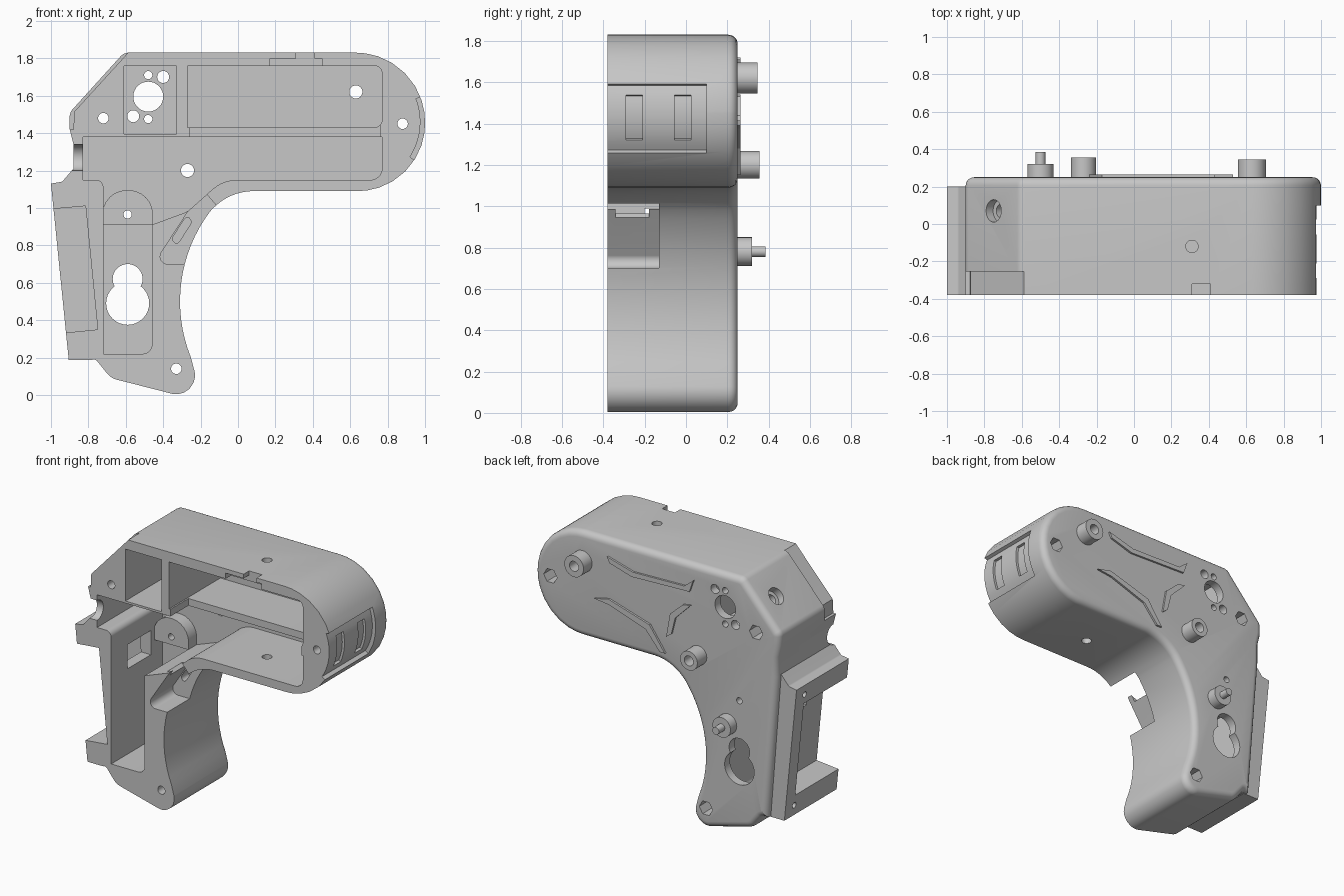
import bpy
import bmesh
from math import cos, sin, tan, radians
from mathutils import Vector

default_cube = bpy.data.objects.get("Cube")
if default_cube:
    bpy.data.objects.remove(default_cube, do_unlink=True)

FRONT, BACK, FLOOR, OPEN = -0.38, 0.25, 0.19, -0.5

grey = bpy.data.materials.new("plain grey plastic")
grey.use_nodes = True
colour = (0.57, 0.57, 0.57, 1)
grey.diffuse_color = colour
grey.node_tree.nodes["Principled BSDF"].inputs["Base Color"].default_value = colour


def arc(x, z, radius, start, end, steps):
    angles = [radians(start + (end - start) * i / steps) for i in range(steps + 1)]
    return [(x + radius * cos(a), z + radius * sin(a)) for a in angles]


def circle(x, z, radius, sides=32):
    return arc(x, z, radius, 0, 360, sides)[:-1]


def rounded(corners, steps=8):
    """Outline whose corners may carry a fillet radius as third value."""
    outline = []
    for i, corner in enumerate(corners):
        here = Vector(corner[:2])
        if len(corner) < 3:
            outline.append(here)
            continue
        to_last = (Vector(corners[i - 1][:2]) - here).normalized()
        to_next = (Vector(corners[(i + 1) % len(corners)][:2]) - here).normalized()
        half = to_last.angle(to_next) / 2
        radius = corner[2]
        reach = radius / tan(half)
        centre = here + (to_last + to_next).normalized() * radius / sin(half)
        first = (here + to_last * reach - centre).normalized()
        last = (here + to_next * reach - centre).normalized()
        for k in range(steps + 1):
            outline.append(centre + first.lerp(last, k / steps).normalized() * radius)
    return outline


def inset(points, amount):
    """Move a counter-clockwise outline inwards by a fixed distance."""
    result = []
    for i, here in enumerate(points):
        before = (here - points[i - 1]).normalized()
        after = (points[(i + 1) % len(points)] - here).normalized()
        normals = Vector((-before.y - after.y, before.x + after.x))
        result.append(here + normals * amount / (1 + before.dot(after)))
    return result


def prism(name, outline, y_front, y_back, round_rim=0):
    """Solid x-z outline along y, optionally with a rounded back rim."""
    points = [Vector(p) for p in outline]
    if sum(points[i - 1].cross(p) for i, p in enumerate(points)) < 0:
        points.reverse()
    layers = [(y_front, points)]
    if round_rim:
        for degrees in range(0, 91, 18):
            a = radians(degrees)
            layers.append((y_back - round_rim * (1 - sin(a)),
                           inset(points, round_rim * (1 - cos(a)))))
    else:
        layers.append((y_back, points))
    bm = bmesh.new()
    rings = [[bm.verts.new((p.x, y, p.y)) for p in ring] for y, ring in layers]
    bm.faces.new(rings[0])
    bm.faces.new(rings[-1][::-1])
    for near, far in zip(rings, rings[1:]):
        for i in range(len(points)):
            bm.faces.new((near[i - 1], far[i - 1], far[i], near[i]))
    mesh = bpy.data.meshes.new(name)
    bm.to_mesh(mesh)
    bm.free()
    mesh.materials.append(grey)
    part = bpy.data.objects.new(name, mesh)
    bpy.context.collection.objects.link(part)
    return part


def box(x0, x1, y0, y1, z0, z1):
    return prism("box", [(x0, z0), (x1, z0), (x1, z1), (x0, z1)], y0, y1)


def rod(centre, direction, radius, length):
    part = prism("rod", circle(0, 0, radius), -length / 2, length / 2)
    part.rotation_euler = Vector(direction).to_track_quat('Y', 'Z').to_euler()
    part.location = centre
    return part


def volume(mesh):
    bm = bmesh.new()
    bm.from_mesh(mesh)
    amount = bm.calc_volume(signed=True)
    bm.free()
    return amount


def combine(target, tool, operation='DIFFERENCE'):
    """Boolean with the first solver that gives a plausible volume."""
    before = volume(target.data)
    mod = target.modifiers.new("combine", 'BOOLEAN')
    mod.operation, mod.object = operation, tool
    for solver in ('MANIFOLD', 'EXACT', 'FLOAT'):
        mod.solver = solver
        graph = bpy.context.evaluated_depsgraph_get()
        mesh = bpy.data.meshes.new_from_object(target.evaluated_get(graph))
        ratio = volume(mesh) / before
        if (1 < ratio < 1.5) if operation == 'UNION' else (0.5 < ratio < 1):
            target.data = mesh
            break
    target.modifiers.clear()
    bpy.data.objects.remove(tool, do_unlink=True)


# Main shell: rounded head, curved grip and heel
grip_curve = arc(0.49, 0.5, 0.8, 143, 202, 16)
outline = rounded([(-0.61, 1.83, 0.06), (1, 1.83, 0.37), (1, 1.09, 0.36), (-0.045, 1.09, 0.3)]
                  + grip_curve
                  + [(-0.19, -0.035, 0.1), (-0.68, 0.09, 0.1), (-0.76, 0.19, 0.03),
                     (-0.8, 0.19), (-0.88, 1.2), (-0.88, 1.34), (-0.9, 1.42),
                     (-0.9, 1.51, 0.06)])
shell = prism("grip_shell", outline, FRONT, BACK, round_rim=0.045)

# Rear flange with its open pocket
flange = rounded([(-1, 1.13), (-0.94, 1.14, 0.02), (-0.88, 1.21), (-0.65, 1.21),
                  (-0.65, 0.3), (-0.78, 0.187), (-0.905, 0.187)])
combine(shell, prism("flange", flange, FRONT, 0.2), 'UNION')
combine(shell, prism("pocket", [(-1.1, 0.985), (-0.815, 1.01), (-0.75, 0.35), (-1.1, 0.315)],
                     OPEN, 0.1))

# Inner chambers
main_chamber = rounded([(-0.83, 1.38), (0.77, 1.38), (0.77, 1.15, 0.06), (-0.08, 1.15, 0.2),
                        (-0.27, 0.98, 0.1), (-0.46, 0.91), (-0.46, 0.22, 0.05),
                        (-0.72, 0.22), (-0.72, 1.15, 0.04), (-0.83, 1.15)])
upper_chamber = rounded([(-0.27, 1.76), (0.77, 1.76, 0.04), (0.77, 1.43, 0.04), (-0.27, 1.43)])
for chamber in (main_chamber, upper_chamber):
    combine(shell, prism("chamber", chamber, OPEN, FLOOR))
combine(shell, box(-0.61, -0.33, OPEN, FLOOR, 1.395, 1.76))
combine(shell, box(-0.26, 0.76, OPEN, -0.18, 1.37, 1.44))

# Window between grip chamber and flange pocket, cable notch, stepped slot on top
combine(shell, box(-0.85, -0.7, -0.2, 0.06, 0.82, 0.99))
combine(shell, rod((-0.87, FRONT, 1.27), (1, 0, 0), 0.07, 0.2))
combine(shell, box(0.17, 0.45, OPEN, -0.32, 1.75, 1.8))
combine(shell, box(0.31, 0.41, OPEN, -0.32, 1.79, 1.9))

# Trigger recess with a deeper slot and an opening into the chamber
trigger = rounded([(-0.45, 0.7, 0.04), (-0.19, 1.1, 0.03), (-0.08, 0.97), (0, 0.7)])
combine(shell, prism("trigger", trigger, OPEN, -0.13))
slot = rounded([(-0.37, 0.81, 0.025), (-0.28, 0.95, 0.025),
                (-0.23, 0.95, 0.025), (-0.32, 0.81, 0.025)])
combine(shell, prism("slot", slot, -0.2, -0.05))
combine(shell, prism("opening", [(-0.27, 0.93), (-0.23, 0.98), (-0.33, 1.06), (-0.37, 1.01)],
                     -0.34, -0.18))

# Stepped front lip along the sloped corner
lip = [(-0.88, 1.42), (-0.875, 1.515), (-0.61, 1.805), (-0.58, 1.84), (-0.7, 1.9),
       (-1, 1.6), (-1, 1.42)]
combine(shell, prism("lip", lip, OPEN, -0.255))


# Finger pad recess on the round end, with two vertical grooves
def end_band(inner, low, high):
    return arc(0.63, 1.46, inner, low, high, 12) + arc(0.63, 1.46, 0.5, high, low, 12)


combine(shell, prism("pad", end_band(0.345, -33, 21), OPEN, 0.1))
for y in (-0.25, -0.015):
    combine(shell, prism("groove", end_band(0.328, -24, 13), y - 0.04, y + 0.04))

# Bosses and the inner dome
bosses = [(0.63, 1.62, 0.075, 0.345), (-0.27, 1.2, 0.067, 0.355),
          (-0.5, 0.78, 0.07, 0.32), (-0.5, 0.78, 0.026, 0.385)]
for x, z, radius, end in bosses:
    combine(shell, prism("boss", circle(x, z, radius), 0.21, end), 'UNION')
dome = rounded([(-0.725, 0.91), (-0.455, 0.91), (-0.455, 1.095, 0.13), (-0.725, 1.095, 0.13)])
combine(shell, prism("dome", dome, 0.1, 0.21), 'UNION')

# Through holes, hexagonal nut pockets and keyhole
corners = [(-0.72, 1.48), (0.88, 1.45), (-0.33, 0.14)]
holes = [(x, z, 0.028) for x, z in corners]
holes += [(0.63, 1.62, 0.035), (-0.27, 1.2, 0.035), (-0.48, 1.595, 0.08),
          (-0.48, 1.71, 0.022), (-0.4, 1.7, 0.032), (-0.56, 1.49, 0.032),
          (-0.48, 1.475, 0.022), (-0.59, 0.965, 0.022),
          (-0.59, 0.49, 0.115), (-0.59, 0.62, 0.08)]
for x, z, radius in holes:
    combine(shell, prism("hole", circle(x, z, radius), OPEN, 0.6))
for x, z in corners:
    combine(shell, prism("nut_pocket", circle(x, z, 0.052, 6), 0.14, 0.4))

# Side holes: head top and underside, sloped face, flange
for z in (1.8, 1.11):
    combine(shell, rod((0.31, -0.12, z), (0, 0, 1), 0.033, 0.16))
slope = Vector((-0.74, 0, 0.67))
face_point = Vector((-0.75, 0.07, 1.675))
combine(shell, rod(face_point, slope, 0.06, 0.1))
combine(shell, rod(face_point, slope, 0.035, 0.5))
for x, z in ((-0.98, 1.06), (-0.9, 0.26)):
    combine(shell, rod((x, 0.1, z), (1, 0, 0), 0.02, 0.15))

# Raised decorative strips on the back
strips = {
    "upper_strip": [(0.43, 1.71), (0.23, 1.655), (-0.17, 1.665), (-0.24, 1.72),
                    (-0.21, 1.635), (0.24, 1.62), (0.41, 1.67)],
    "lower_strip": [(0.53, 1.39), (0.42, 1.415), (0.1, 1.32), (-0.02, 1.15),
                    (0.02, 1.15), (0.13, 1.28), (0.41, 1.375)],
    "short_strip": [(-0.03, 1.27), (-0.07, 1.3), (-0.1, 1.42), (-0.22, 1.54),
                    (-0.16, 1.53), (-0.06, 1.44)],
}
for name, points in strips.items():
    prism(name, points, BACK - 0.005, BACK + 0.014)

# Smooth curved walls while keeping the crisp edges
bpy.ops.object.select_all(action='DESELECT')
shell.select_set(True)
bpy.context.view_layer.objects.active = shell
bpy.ops.object.shade_smooth_by_angle(angle=radians(28))
